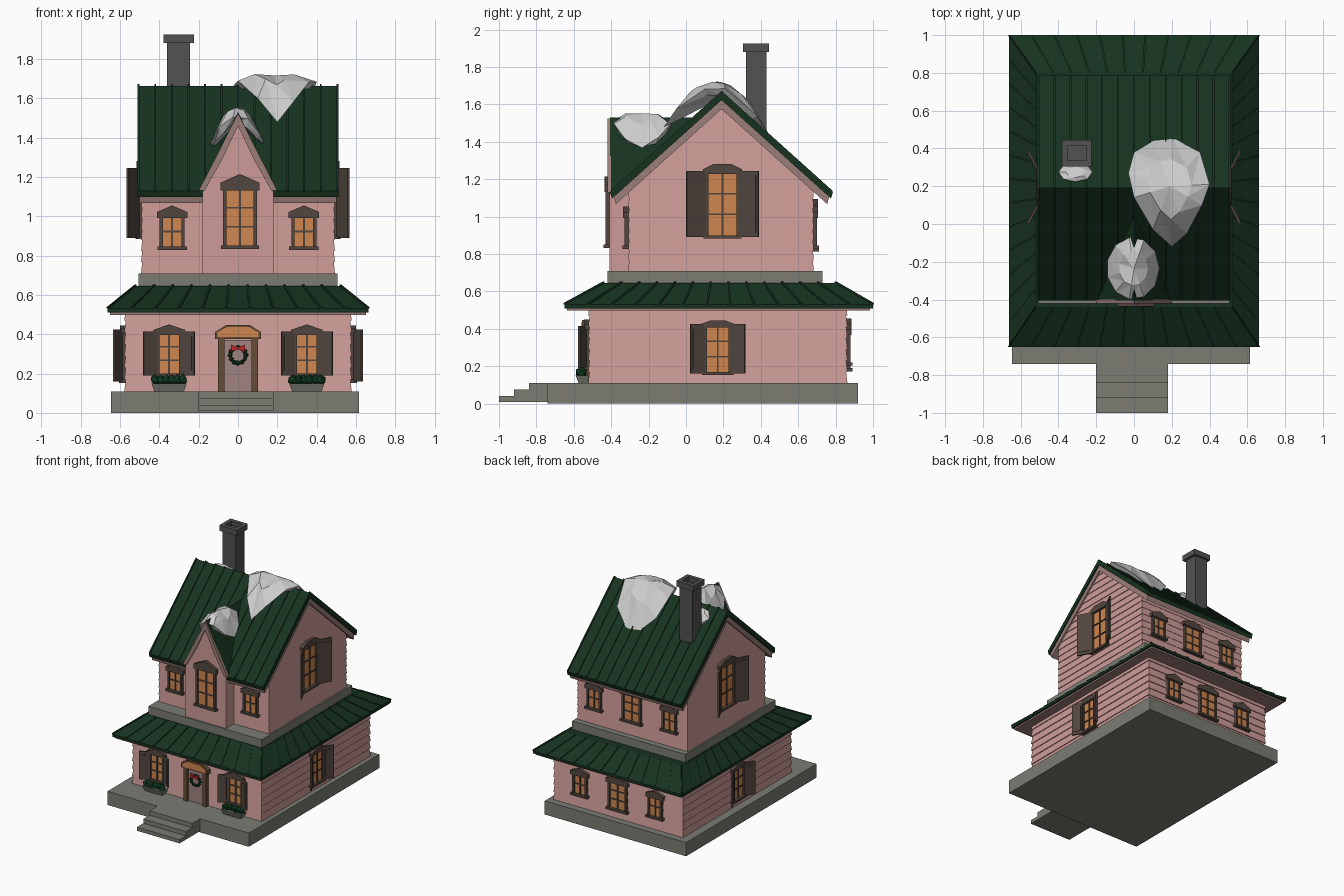
import bpy, bmesh, math, random
from mathutils import Matrix, Vector

if "Cube" in bpy.data.objects:
    bpy.data.objects.remove(bpy.data.objects["Cube"])

random.seed(4)
parts = {}
COL = dict(pink=(.61, .33, .31), trim=(.33, .21, .19), green=(.008, .032, .014), brown=(.085, .062, .05),
           wood=(.13, .075, .035), glow=(.62, .24, .08), stone=(.2, .2, .175), brick=(.085, .085, .085),
           leaf=(.005, .045, .015), red=(.5, .02, .02), door=(.35, .23, .22))
I = Matrix()
ALONG_X = Matrix.Rotation(math.pi / 2, 4, 'Z')


def part(name, col=None):
    return parts.setdefault(name, (bmesh.new(), col))[0]


def loft(bm, a, b):
    """Solid between two matching loops of points."""
    va, vb = [bm.verts.new(p) for p in a], [bm.verts.new(p) for p in b]
    n = len(va)
    bm.faces.new(va)
    bm.faces.new(vb[::-1])
    for i in range(n):
        bm.faces.new((va[i], vb[i], vb[(i + 1) % n], va[(i + 1) % n]))


def prism(bm, poly, y0, y1, M=I):
    loft(bm, *[[M @ Vector((u, y, z)) for u, z in poly] for y in (y0, y1)])


def box(bm, x0, x1, y0, y1, z0, z1, M=I):
    prism(bm, [(x0, z0), (x1, z0), (x1, z1), (x0, z1)], y0, y1, M)


def rect(x, y0, y1, z):
    return [(-x, y0, z), (x, y0, z), (x, y1, z), (-x, y1, z)]


# Stone base and steps
bm = part('stone_base', 'stone')
box(bm, -.645, .615, -.74, .92, 0, .11)
for y0, y1, z in ((-1, -.92, .04), (-.92, -.84, .075), (-.84, -.74, .11)):
    box(bm, -.2, .18, y0, y1, .01, z)

# Lower clapboard walls
bm = part('lower_walls', 'pink')
for i in range(7):
    z = .11 + i * .06
    loft(bm, rect(.578, -.523, .863, z), rect(.571, -.516, .856, z + .06))

# Skirt roof with soffit, fascia and fanned seams
loft(part('skirt_soffit', 'trim'), rect(.65, -.637, .985, .497), rect(.65, -.637, .985, .515))
bm = part('skirt_roof', 'green')
loft(bm, rect(.663, -.65, 1, .51), rect(.663, -.65, 1, .53))
low, top = rect(.663, -.65, 1, .53), rect(.52, -.44, .8, .645)
loft(bm, low, top)
bm = part('skirt_seams', 'green')
for k in range(4):
    a, b, c, d = [Vector(p) for p in (low[k], low[(k + 1) % 4], top[k], top[(k + 1) % 4])]
    s = (b - a).normalized() * .005
    up = Vector((0, 0, .008))
    n = 11 if k % 2 == 0 else 13
    for i in range(n + 1):
        p, q = a.lerp(b, i / n), c.lerp(d, i / n)
        loft(bm, [p - s, p + s, p + s + up, p - s + up], [q - s, q + s, q + s + up, q - s + up])

# Stone band and upper clapboard walls narrowing into the gables
box(part('stone_band', 'stone'), -.505, .505, -.42, .73, .64, .71)
bm = part('upper_walls', 'pink')
for i in range(16):
    z0, z1 = .71 + i * .056, .71 + (i + 1) * .056
    h0, h1 = [max(.004, min(.495, (1.62 - z) / .9)) for z in (z0, z1)]
    loft(bm, rect(.493, .187 - h0, .187 + h0, z0), rect(.487, .19 - h1, .184 + h1, z1))

# Main roof, rake trim and seams
def chevron(t, dz=0, e=0):
    return [(-.405 + e, 1.128 + dz + e * .9), (.19, 1.663 + dz), (.785 - e, 1.128 + dz + e * .9),
            (.775 - e, 1.137 + dz - t + e * .9), (.19, 1.663 + dz - t), (-.395 + e, 1.137 + dz - t + e * .9)]

prism(part('main_roof', 'green'), chevron(.04), -.512, .512, ALONG_X)
prism(part('rake_trim', 'trim'), chevron(.05, -.038, .02), -.502, .502, ALONG_X)
bm = part('roof_seams', 'green')
for i in range(13):
    x = -.505 + i * 1.01 / 12
    prism(bm, chevron(.03, .009), x - .005, x + .005, ALONG_X)

# Front dormer: wall, steep roof and rake boards
prism(part('dormer_wall', 'pink'), [(-.18, .71), (.18, .71), (.18, 1.12), (0, 1.49), (-.18, 1.12)], -.41, .0)
bm = part('dormer_roof', 'green')
v = [bm.verts.new(p) for p in ((-.2, -.405, 1.12), (.2, -.405, 1.12), (0, -.405, 1.53), (0, .05, 1.53))]
for f in ((0, 1, 2), (0, 2, 3), (1, 3, 2), (0, 3, 1)):
    bm.faces.new([v[i] for i in f])
bm = part('dormer_trim', 'trim')
for s in (-1, 1):
    prism(bm, [(0, 1.525), (s * .1, 1.325), (s * .2, 1.13), (s * .17, 1.13), (s * .08, 1.29), (0, 1.46)], -.42, -.40)

# Chimney with hollow cap
bm = part('chimney', 'brick')
box(bm, -.36, -.245, .32, .43, 1.35, 1.89)
for x0, x1, y0, y1 in ((-.38, -.35, .305, .445), (-.255, -.225, .305, .445),
                       (-.35, -.255, .305, .335), (-.35, -.255, .415, .445)):
    box(bm, x0, x1, y0, y1, 1.88, 1.925)


# Windows
def window(x, y, ang, W, z0, z1, peak, rows, flat=False, shut=0, drop=.01):
    M = Matrix.Translation((x, y, 0)) @ Matrix.Rotation(math.radians(ang), 4, 'Z')
    h = W / 2
    box(part('window_panes', 'glow'), -h, h, -.008, .02, z0, z1, M)
    bm = part('window_frames', 'brown')
    for s in (-1, 1):
        box(bm, s * h - .008, s * h + .008, -.02, .02, z0, z1, M)
    box(bm, -.005, .005, -.015, 0, z0, z1, M)
    for i in range(1, rows):
        z = z0 + (z1 - z0) * i / rows
        box(bm, -h, h, -.015, 0, z - .004, z + .004, M)
    box(bm, -h - .02, h + .02, -.03, .02, z0 - .017, z0, M)
    e = h + .022
    crown = [(h * .6, z1 + peak), (-h * .6, z1 + peak)] if flat else [(0, z1 + peak)]
    prism(bm, [(-e, z1 - .008), (e, z1 - .008), (e, z1 + peak * .4)] + crown + [(-e, z1 + peak * .4)], -.026, .02, M)
    # Half-open shutters
    bm = part('shutters', 'brown')
    for s in (-1, 1) if shut else ():
        H = M @ Matrix.Translation((s * (h + .008), -.012, 0)) @ Matrix.Rotation(-s * math.radians(27), 4, 'Z')
        a, b = sorted((0, s * shut))
        box(bm, a, b, -.012, 0, z0 - drop, z1 + .01, H)
        box(bm, a + .012, b - .012, -.016, 0, z0 + .015, z1 - .015, H)


window(.01, -.41, 0, .155, .85, 1.14, .075, 3)
for s in (-1, 1):
    window(s * .335, -.31, 0, .11, .845, 1.0, .055, 2)
    window(s * .35, -.52, 0, .115, .2, .405, .045, 3, shut=.075)
    window(s * .49, .195, s * 90, .165, .9, 1.235, .045, 3, flat=True, shut=.118)
    window(s * .575, .17, s * 90, .13, .17, .415, .03, 3, flat=True, shut=.085)
    window(s * .335, .68, 180, .11, .845, 1.0, .055, 2)
    window(s * .335, .86, 180, .11, .22, .375, .055, 2)
window(0, .68, 180, .15, .83, 1.04, .055, 3)
window(0, .86, 180, .15, .19, .40, .055, 3)

# Front door with posts and arched light
box(part('door', 'door'), -.07, .07, -.53, -.5, .11, .37)
bm = part('door_frame', 'wood')
for s in (-1, 1):
    box(bm, s * .085 - .016, s * .085 + .016, -.55, -.5, .11, .38)
arch = [(-.118, .375), (.118, .375), (.118, .41), (.06, .447), (-.06, .447), (-.118, .41)]
prism(bm, arch, -.555, -.5)
prism(part('door_light', 'glow'), [(u * .88, .411 + (z - .411) * .72) for u, z in arch], -.56, -.52)


def blob(name, col, c, r, jit=.15):
    bm = part(name, col)
    for w in bmesh.ops.create_icosphere(bm, subdivisions=1, radius=r, matrix=Matrix.Translation(c))['verts']:
        w.co += (w.co - Vector(c)) * random.uniform(-jit, jit)


# Wreath, bow and planters
for i in range(12):
    a = i * math.pi / 6
    blob('wreath', 'leaf', (.04 * math.sin(a), -.54, .293 + .04 * math.cos(a)), .013)
    blob('wreath_berries', 'red', (.045 * math.sin(a), -.551, .293 + .036 * math.cos(a)), .003)
bm = part('wreath_bow', 'red')
for s in (-1, 1):
    prism(bm, [(0, .322), (s * .035, .312), (s * .035, .347), (0, .333)], -.562, -.545)
for s in (-1, 1):
    loft(part('planters', 'stone'), [(s * .35 + p[0], p[1], p[2]) for p in rect(.075, -.575, -.525, .11)],
         [(s * .35 + p[0], p[1], p[2]) for p in rect(.09, -.59, -.52, .15)])
    for i in range(6):
        blob('planter_shrubs', 'leaf', (s * .35 - .07 + i * .028, -.56, .168), .027, .25)


# Faceted snow drifts draped over the roof
def drift(name, cx, cy, outline, top, thick, jit):
    bm = part(name)
    n = len(outline)
    rings = []
    for f, dz in ((.55, 0), (1, -.025), (.85, -thick)):
        ring = []
        for ox, oy in outline:
            x, y = cx + (ox - cx) * f, cy + (oy - cy) * f
            ring.append(bm.verts.new((x, y, top(x, y) + dz + random.uniform(-jit, jit))))
        rings.append(ring)
    peak, base = [bm.verts.new((cx, cy, top(cx, cy) + d)) for d in (.003, -thick)]
    for i in range(n):
        j = (i + 1) % n
        bm.faces.new((peak, rings[0][i], rings[0][j]))
        bm.faces.new((base, rings[2][j], rings[2][i]))
        for a, b in zip(rings, rings[1:]):
            bm.faces.new((a[i], b[i], a[j]))
            bm.faces.new((b[i], b[j], a[j]))


def oval(cx, cy, rx, ry, n):
    return [(cx + rx * math.cos(t * math.tau / n), cy + ry * math.sin(t * math.tau / n)) for t in range(n)]


drift('ridge_snow', .19, .2, [(-.03, .27), (0, .38), (.1, .44), (.2, .46), (.35, .38), (.4, .21), (.36, .1),
                              (.28, -.05), (.2, -.12), (.1, -.03), (0, .14)],
      lambda x, y: 1.72 - 3 * (y - .15) ** 2, .07, .006)
drift('dormer_snow', 0, -.235, oval(-.005, -.235, .14, .165, 11), lambda x, y: 1.55 - 8 * x * x - .6 * (y + .26) ** 2, .07, .012)
drift('chimney_snow', -.31, .275, oval(-.31, .275, .09, .052, 8), lambda x, y: 1.66 - .8 * (y - .24), .06, .005)

# Turn every gathered part into an object
mats = {}
for name, (bm, col) in parts.items():
    bmesh.ops.recalc_face_normals(bm, faces=bm.faces)
    me = bpy.data.meshes.new(name)
    bm.to_mesh(me)
    bm.free()
    if col:
        if col not in mats:
            mats[col] = bpy.data.materials.new(col)
            mats[col].diffuse_color = (*COL[col], 1)
        me.materials.append(mats[col])
    bpy.context.collection.objects.link(bpy.data.objects.new(name, me))

for m in bpy.data.materials:
    if m.users and not m.is_grease_pencil:
        m.use_nodes = True
        m.node_tree.nodes["Principled BSDF"].inputs["Base Color"].default_value = m.diffuse_color
